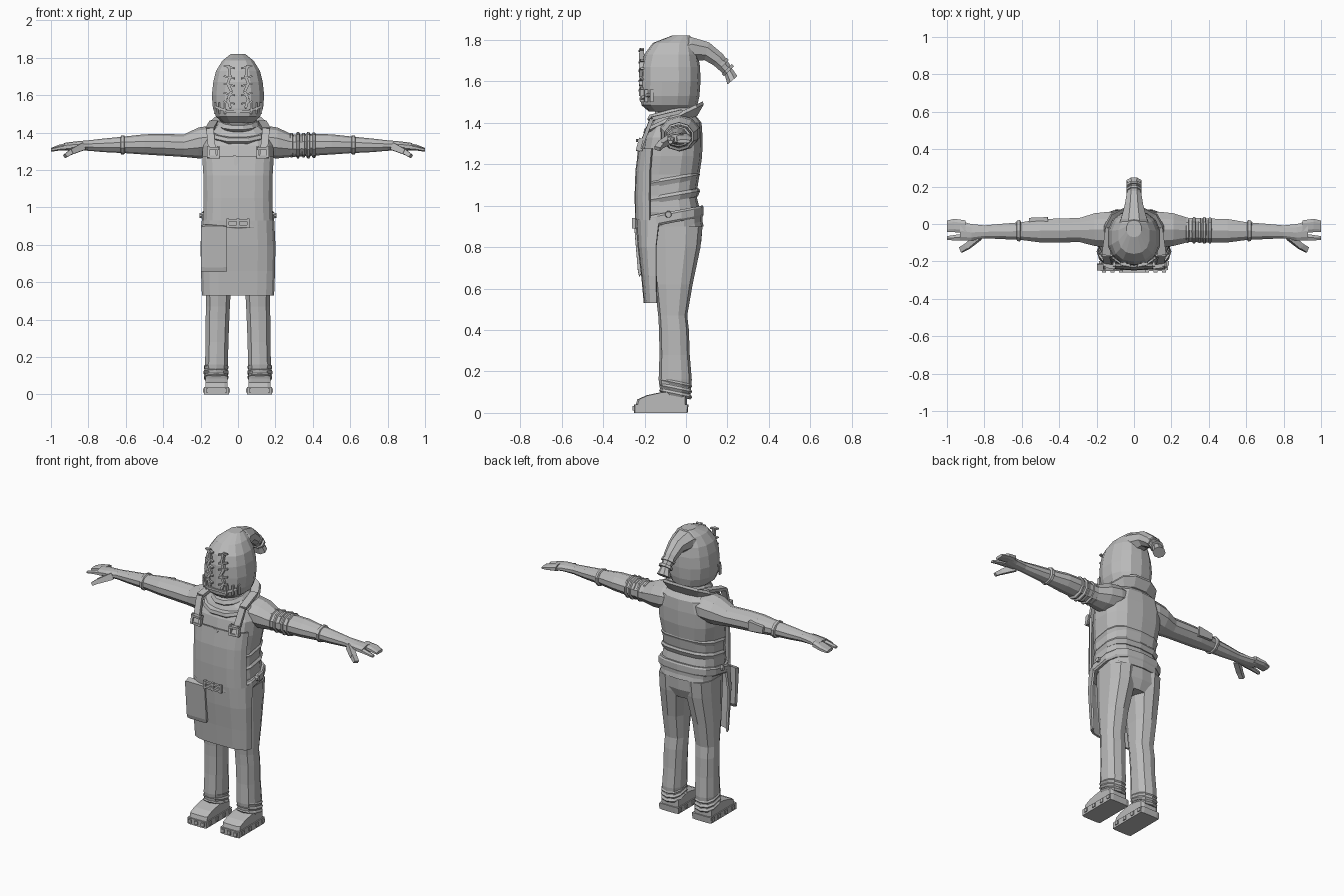
import bpy, bmesh, math
from mathutils import Vector, Matrix

grey = bpy.data.materials.new("plain grey")
grey.diffuse_color = (0.5, 0.5, 0.5, 1)


def finish(name, bm):
    bmesh.ops.recalc_face_normals(bm, faces=bm.faces)
    me = bpy.data.meshes.new(name)
    bm.to_mesh(me)
    bm.free()
    ob = bpy.data.objects.new(name, me)
    me.materials.append(grey)
    bpy.context.collection.objects.link(ob)
    return ob


def power(v, p):
    return math.copysign(abs(v) ** p, v)


def skin(name, loops, closed=True):
    """Bridge successive point loops with quads; cap the ends when closed."""
    bm = bmesh.new()
    rows = [[bm.verts.new(p) for p in lp] for lp in loops]
    n = len(rows[0])
    for a, b in zip(rows, rows[1:]):
        for i in range(n if closed else n - 1):
            j = (i + 1) % n
            bm.faces.new((a[i], a[j], b[j], b[i]))
    if closed:
        bm.faces.new(rows[0])
        bm.faces.new(rows[-1])
    return finish(name, bm)


def loft(name, rings, n=12, p=1.0):
    """Rings across z: (x, y, z, rx, ry, tilt in degrees about x)."""
    loops = []
    for x, y, z, rx, ry, t in rings:
        t = math.radians(t)
        lp = []
        for i in range(n):
            a = math.tau * (i + 0.5) / n
            u, v = rx * power(math.cos(a), p), ry * power(math.sin(a), p)
            lp.append((x + u, y + v * math.cos(t), z + v * math.sin(t)))
        loops.append(lp)
    return skin(name, loops)


def loft_x(name, rings, s, n=10, p=1.0):
    """Rings across x: (x, y, z, ry, rz), mirrored by s."""
    return skin(name, [[(s * x, y + ry * power(math.cos(math.tau * (i + .5) / n), p),
                         z + rz * power(math.sin(math.tau * (i + .5) / n), p))
                        for i in range(n)] for x, y, z, ry, rz in rings])


def wrap(name, rows, spread, n=8, p=0.6, thick=0.012):
    """Cloth panel curving around the front: rows of (z, y, rx, ry)."""
    loops = []
    for z, y, rx, ry in rows:
        lp = []
        for i in range(n + 1):
            a = math.radians(-90 - spread + 2 * spread * i / n)
            lp.append((rx * power(math.cos(a), p), y + ry * power(math.sin(a), p), z))
        loops.append(lp)
    ob = skin(name, loops, False)
    m = ob.modifiers.new("thickness", 'SOLIDIFY')
    m.thickness = thick
    m.offset = 0
    return ob


def bar(name, a, b, w, d, w2=None):
    """Rectangular bar from a to b; w across, d deep, tapering to w2."""
    a, b = Vector(a), Vector(b)
    ax = (b - a).normalized()
    ref = Vector((0, 1, 0)) if abs(ax.y) < 0.8 else Vector((0, 0, 1))
    u = ax.cross(ref).normalized()
    v = ax.cross(u)
    loops = []
    for c, k in ((a, w), (b, w2 or w)):
        loops.append([c + u * i * k / 2 + v * j * d / 2
                      for i, j in ((-1, -1), (1, -1), (1, 1), (-1, 1))])
    return skin(name, loops)


def slab(name, profile, x0, x1, inset=0.0):
    """Profile in (y, z) extruded along x, sides narrowing with inset at the ends."""
    cy = sum(q[0] for q in profile) / len(profile)
    cz = sum(q[1] for q in profile) / len(profile)
    def ring(x, k):
        return [(x, cy + (y - cy) * k, cz + (z - cz) * k) for y, z in profile]
    w = (x1 - x0) * 0.15
    return skin(name, [ring(x0, 1 - inset), ring(x0 + w, 1), ring(x1 - w, 1), ring(x1, 1 - inset)])


# Hooded head and its drooping tip
loft("hood", [(0, -.08, 1.455, .085, .10, 0), (0, -.08, 1.485, .12, .135, 0),
              (0, -.078, 1.53, .137, .143, 0), (0, -.075, 1.60, .143, .145, 0),
              (0, -.075, 1.67, .135, .143, 0), (0, -.072, 1.73, .12, .13, 0),
              (0, -.06, 1.785, .085, .10, 0), (0, -.025, 1.82, .04, .045, 0)], 14, .85)
loft("hood_tip", [(0, -.05, 1.72, .11, .09, -70), (0, .03, 1.755, .075, .064, -85),
                  (0, .10, 1.745, .053, .048, -105), (0, .155, 1.705, .042, .038, -130),
                  (0, .19, 1.665, .032, .03, -135), (0, .205, 1.645, .03, .026, -135),
                  (0, .224, 1.605, .044, .034, -140)], 8)
for k, (y, z) in enumerate(((.172, 1.69), (.196, 1.66))):
    loft("tip_tie", [(0, y, z, .044, .037, -135), (0, y + .011, z - .011, .044, .037, -135)], 8)

# Stitched seams on the face
for s in (1, -1):
    pts = [(.05, 1.76), (.042, 1.70), (.055, 1.66), (.035, 1.62), (.055, 1.58), (.04, 1.53)]
    for (xa, za), (xb, zb) in zip(pts, pts[1:]):
        bar("eye_seam", (s * xa, -.213, za), (s * xb, -.217, zb), .014, .022)
    for z in (1.745, 1.69, 1.65, 1.60, 1.555):
        bar("eye_stitch", (s * .02, -.222, z), (s * .075, -.211, z + .012), .009, .016)
    bar("mouth_corner", (s * .06, -.214, 1.515), (s * .115, -.175, 1.535), .014, .02)
    for x, y in ((.07, -.212), (.10, -.192), (.122, -.165)):
        bar("mouth_stitch", (s * x, y, 1.50), (s * x, y, 1.56), .01, .018)
bar("mouth_seam", (-.065, -.214, 1.515), (.065, -.214, 1.515), .014, .02)

# Neck wraps and sloping collar
loft("neck", [(0, -.06, 1.40, .10, .09, 0), (0, -.065, 1.48, .085, .09, 0)], 12)
loft("neck_wrap", [(0, -.07, 1.43, .10, .11, 14), (0, -.07, 1.445, .115, .125, 14),
                   (0, -.07, 1.465, .10, .115, 14)], 12)
loft("collar", [(0, -.06, 1.38, .13, .13, 25), (0, -.06, 1.42, .165, .165, 25),
                (0, -.06, 1.437, .155, .16, 25), (0, -.06, 1.425, .10, .11, 25)], 12, .8)

# Torso and hips
loft("torso", [(0, -.06, .90, .175, .145, 0), (0, -.08, .97, .18, .15, 0),
               (0, -.085, 1.05, .175, .135, 0), (0, -.08, 1.15, .178, .145, 0),
               (0, -.07, 1.24, .192, .148, 0), (0, -.06, 1.33, .195, .14, 0),
               (0, -.045, 1.40, .165, .12, 0), (0, -.05, 1.45, .10, .085, 0)], 14, .7)
loft("hips", [(0, -.05, .77, .12, .10, 0), (0, -.05, .83, .172, .125, 0),
              (0, -.06, .95, .178, .14, 0)], 14, .7)
for z in (1.02, 1.10, 1.19):
    loft("shirt_fold", [(0, -.078, z, .175, .137, 10), (0, -.076, z + .025, .186, .146, 10),
                        (0, -.074, z + .04, .176, .138, 10)], 14, .7)

# Apron bib, skirt and side pouch
wrap("apron_bib", [(.93, -.08, .192, .16), (1.05, -.08, .188, .162),
                   (1.17, -.08, .19, .158), (1.275, -.08, .197, .143)], 66)
wrap("apron_skirt", [(.53, -.12, .188, .078), (.66, -.12, .193, .09),
                     (.80, -.115, .195, .112), (.94, -.09, .188, .148)], 84)
slab("pouch", [(-.21, .68), (-.225, .655), (-.232, .68), (-.25, .90), (-.215, .91)],
     -.197, -.06, .03)
bar("bib_notch_flap", (0, -.226, 1.272), (-.015, -.232, 1.225), .05, .01, .01)

# Belt with linked buckle and side rivets
loft("belt", [(0, -.08, .915, .19, .163, 11), (0, -.08, .925, .197, .168, 11),
              (0, -.08, .96, .197, .168, 11), (0, -.08, .97, .19, .163, 11)], 14, .7)
for z in (.90, .93):
    bar("buckle_link", (-.055, -.252, z), (.055, -.252, z), .012, .016)
for x in (-.055, 0, .055):
    bar("buckle_post", (x, -.252, .89), (x, -.252, .94), .014, .016)

for s in (1, -1):
    loft_x("belt_rivet", [(.185, -.085, .957, .018, .018), (.205, -.085, .957, .014, .014)], s, 8)
    # Apron straps and clasps
    bar("front_strap", (s * .135, -.225, 1.27), (s * .15, -.165, 1.42), .04, .018)
    bar("shoulder_strap", (s * .15, -.165, 1.42), (s * .13, -.02, 1.455), .045, .018)
    for x in (.105, .16):
        bar("clasp_side", (s * x, -.232, 1.265), (s * x, -.215, 1.325), .014, .022)
    for z in (1.27, 1.315):
        bar("clasp_bar", (s * .10, -.23, z), (s * .165, -.222, z), .014, .022)

    # Sleeve, forearm and hand
    loft_x("arm", [(.06, -.03, 1.36, .09, .07), (.14, -.03, 1.352, .10, .085),
                   (.21, -.03, 1.345, .092, .083), (.29, -.032, 1.33, .068, .06),
                   (.40, -.035, 1.335, .067, .058), (.50, -.036, 1.337, .066, .054),
                   (.60, -.038, 1.335, .05, .045), (.72, -.04, 1.332, .042, .036),
                   (.80, -.042, 1.331, .036, .028), (.87, -.045, 1.329, .047, .024),
                   (.93, -.036, 1.325, .054, .02)], s)
    loft_x("cuff", [(.605, -.036, 1.334, .05, .045), (.61, -.036, 1.334, .06, .052),
                    (.625, -.036, 1.334, .058, .05), (.63, -.036, 1.334, .046, .04)], s)
    loft_x("fingers", [(.90, -.015, 1.33, .036, .02), (.96, -.008, 1.32, .038, .015),
                       (1.0, -.012, 1.31, .032, .009)], s, 8, .7)
    loft_x("lower_finger", [(.89, -.07, 1.325, .022, .018), (.95, -.073, 1.318, .018, .013),
                            (1.0, -.075, 1.307, .012, .009)], s, 6)
    bar("thumb", (s * .83, -.07, 1.325), (s * .895, -.122, 1.295), .04, .032, .028)
    bar("thumb_tip", (s * .89, -.118, 1.298), (s * .925, -.138, 1.275), .028, .03, .02)

    # Trouser leg with bunched hem
    loft("leg", [(s * .09, -.05, .90, .088, .13, 0), (s * .092, -.052, .80, .086, .122, 0),
                 (s * .105, -.06, .62, .073, .092, 0), (s * .107, -.064, .47, .066, .07, 0),
                 (s * .11, -.058, .40, .066, .072, 0), (s * .112, -.055, .28, .063, .073, 0),
                 (s * .115, -.052, .16, .064, .08, 0), (s * .117, -.05, .09, .058, .072, 0)],
         10, .8)
    for z, r in ((.145, .068), (.118, .07), (.092, .068)):
        loft("hem_fold", [(s * .117, -.05, z - .012, r - .008, .072, -12),
                          (s * .117, -.05, z, r, .082, -12),
                          (s * .117, -.05, z + .012, r - .008, .074, -12)], 10, .8)

    # Shoe with studded sole
    slab("shoe", [(.005, .03), (.005, .085), (-.06, .105), (-.12, .10), (-.19, .085),
                  (-.235, .065), (-.245, .03)], s * .115 - .06, s * .115 + .06, .08)
    slab("sole", [(.008, 0), (.012, .04), (-.25, .04), (-.25, 0)],
         s * .115 - .066, s * .115 + .066, .03)
    for y in (-.21, -.14, -.07, -.01):
        for e in (-1, 1):
            x = s * .115 + e * .066
            bar("side_stud", (x - .006, y, .022), (x + .006, y, .022), .022, .022)
    for e in (-.045, 0, .045):
        x = s * .115 + e
        bar("toe_stud", (x, -.246, .022), (x, -.258, .022), .022, .022)

# Bandage coils on one upper arm
for x, r in ((.285, .066), (.32, .07), (.35, .066), (.375, .071), (.405, .069)):
    loft_x("arm_bandage", [(x - .012, -.034, 1.333, r - .01, r - .014),
                           (x - .004, -.034, 1.333, r + .004, r),
                           (x + .006, -.034, 1.333, r + .004, r),
                           (x + .013, -.034, 1.333, r - .01, r - .014)], 1)

# Elbow patch on the other arm
bar("elbow_patch", (-.46, .022, 1.34), (-.56, .018, 1.337), .06, .03, .04)
